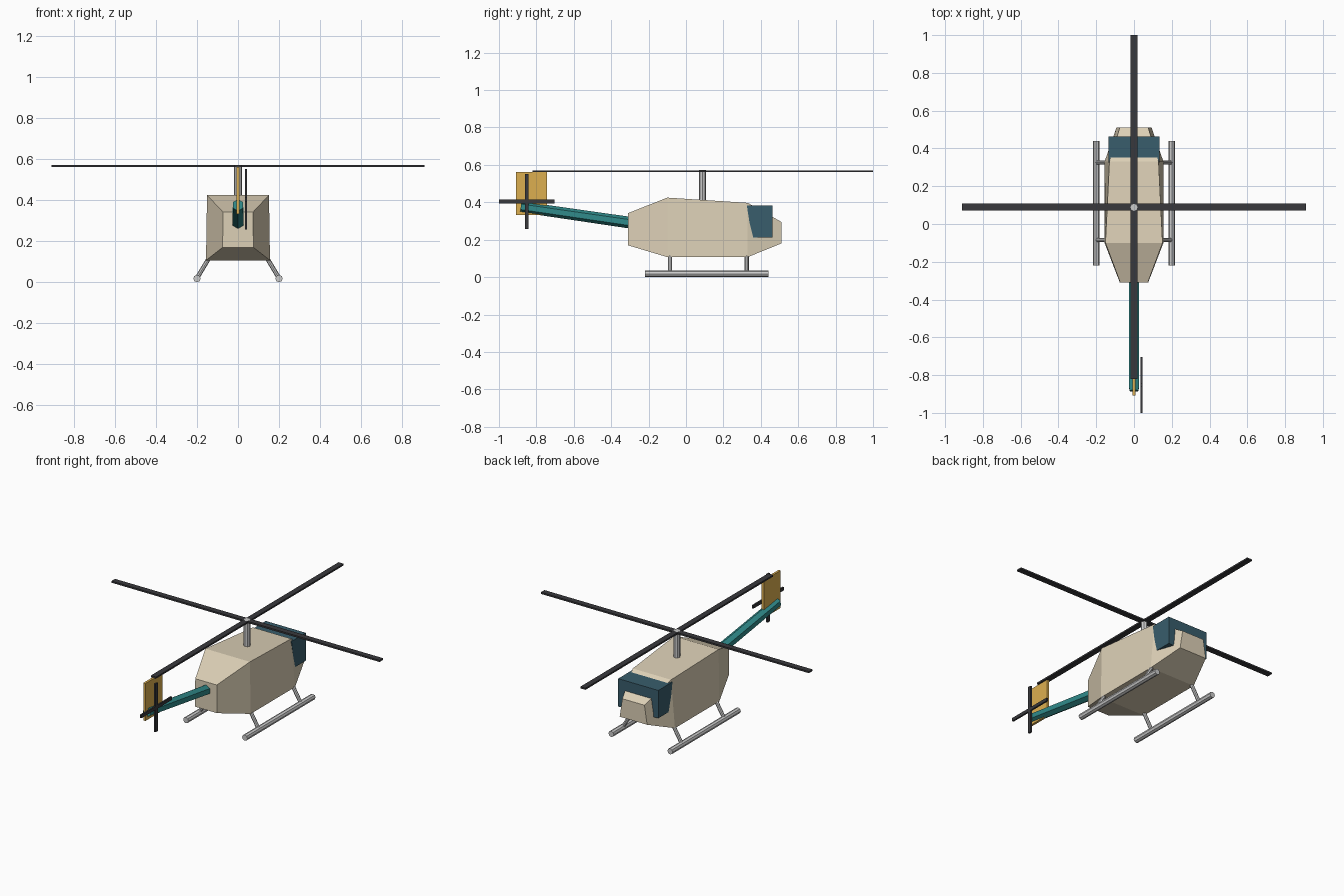
import bpy, bmesh, math
from mathutils import Vector

if "Cube" in bpy.data.objects:
    bpy.data.objects.remove(bpy.data.objects["Cube"])


def material(name, rgb):
    m = bpy.data.materials.new(name)
    m.diffuse_color = (*rgb, 1)
    m.use_nodes = True
    m.node_tree.nodes["Principled BSDF"].inputs["Base Color"].default_value = m.diffuse_color
    return m


CREAM = material("cream", (0.72, 0.63, 0.47))
TEAL = material("teal", (0.03, 0.26, 0.26))
GLASS = material("glass", (0.04, 0.11, 0.15))
GOLD = material("gold", (0.72, 0.43, 0.08))
DARK = material("dark", (0.04, 0.04, 0.045))


def finish(bm, name, mat=None):
    bmesh.ops.recalc_face_normals(bm, faces=bm.faces)
    me = bpy.data.meshes.new(name)
    bm.to_mesh(me)
    bm.free()
    ob = bpy.data.objects.new(name, me)
    bpy.context.collection.objects.link(ob)
    if mat:
        me.materials.append(mat)
    return ob


def loft(name, rings, mat):
    """Skin a list of equal-length point rings and cap both ends."""
    bm = bmesh.new()
    rs = [[bm.verts.new(p) for p in r] for r in rings]
    n = len(rs[0])
    for a, b in zip(rs, rs[1:]):
        for i in range(n):
            j = (i + 1) % n
            bm.faces.new((a[i], a[j], b[j], b[i]))
    bm.faces.new(rs[0])
    bm.faces.new(rs[-1])
    return finish(bm, name, mat)


def box(name, centre, size, mat):
    bm = bmesh.new()
    bmesh.ops.create_cube(bm, size=1)
    bmesh.ops.scale(bm, vec=size, verts=bm.verts)
    bmesh.ops.translate(bm, vec=centre, verts=bm.verts)
    return finish(bm, name, mat)


def rod(name, a, b, r, sides=8, mat=None):
    a, b = Vector(a), Vector(b)
    bm = bmesh.new()
    bmesh.ops.create_cone(bm, cap_ends=True, segments=sides, radius1=r,
                          radius2=r, depth=(b - a).length)
    bm.transform((b - a).to_track_quat('Z', 'Y').to_matrix().to_4x4())
    bmesh.ops.translate(bm, vec=(a + b) / 2, verts=bm.verts)
    return finish(bm, name, mat)


# Fuselage: y, bottom z, top z, bottom half width, top half width
sections = [(-0.31, 0.17, 0.342, 0.075, 0.073),
            (-0.10, 0.107, 0.425, 0.156, 0.151),
            (0.33, 0.107, 0.397, 0.156, 0.13),
            (0.51, 0.18, 0.295, 0.093, 0.075)]
loft("fuselage", [[(-wb, y, zb), (wb, y, zb), (wt, y, zt), (-wt, y, zt)]
                  for y, zb, zt, wb, wt in sections], CREAM)

# Windshield: side profile extruded across the cabin
profile = [(0.325, 0.384), (0.463, 0.384), (0.463, 0.213), (0.352, 0.213)]
loft("windshield", [[(x, y, z) for y, z in profile] for x in (-0.136, 0.136)], GLASS)

# Tail boom: hexagonal, with ridges along top and bottom
def hexagon(y, z, r):
    return [(r * math.sin(i * math.pi / 3), y + 0.14 * r * math.cos(i * math.pi / 3),
             z + r * math.cos(i * math.pi / 3)) for i in range(6)]


loft("tail_boom", [hexagon(-0.25, 0.284, 0.031), hexagon(-0.883, 0.376, 0.029)], TEAL)

# Tail fin
box("tail_fin", (0, -0.826, 0.447), (0.014, 0.164, 0.23), GOLD)

# Tail rotor
box("tail_rotor_blade_level", (0.04, -0.852, 0.404), (0.01, 0.296, 0.02), DARK)
box("tail_rotor_blade_upright", (0.04, -0.852, 0.404), (0.01, 0.02, 0.296), DARK)

# Mast and main rotor
rod("rotor_mast", (0, 0.088, 0.36), (0, 0.088, 0.572), 0.019)
box("main_rotor_blade_across", (0, 0.09, 0.566), (1.82, 0.035, 0.01), DARK)
box("main_rotor_blade_along", (0, 0.09, 0.566), (0.035, 1.82, 0.01), DARK)

# Landing skids and struts
for side, s in (("left", -1), ("right", 1)):
    rod(f"{side}_skid", (s * 0.2, -0.22, 0.018), (s * 0.2, 0.44, 0.018), 0.018)
    for end, y in (("front", -0.085), ("rear", 0.325)):
        rod(f"{side}_{end}_strut", (s * 0.2, y, 0.02), (s * 0.14, y, 0.12), 0.011)
